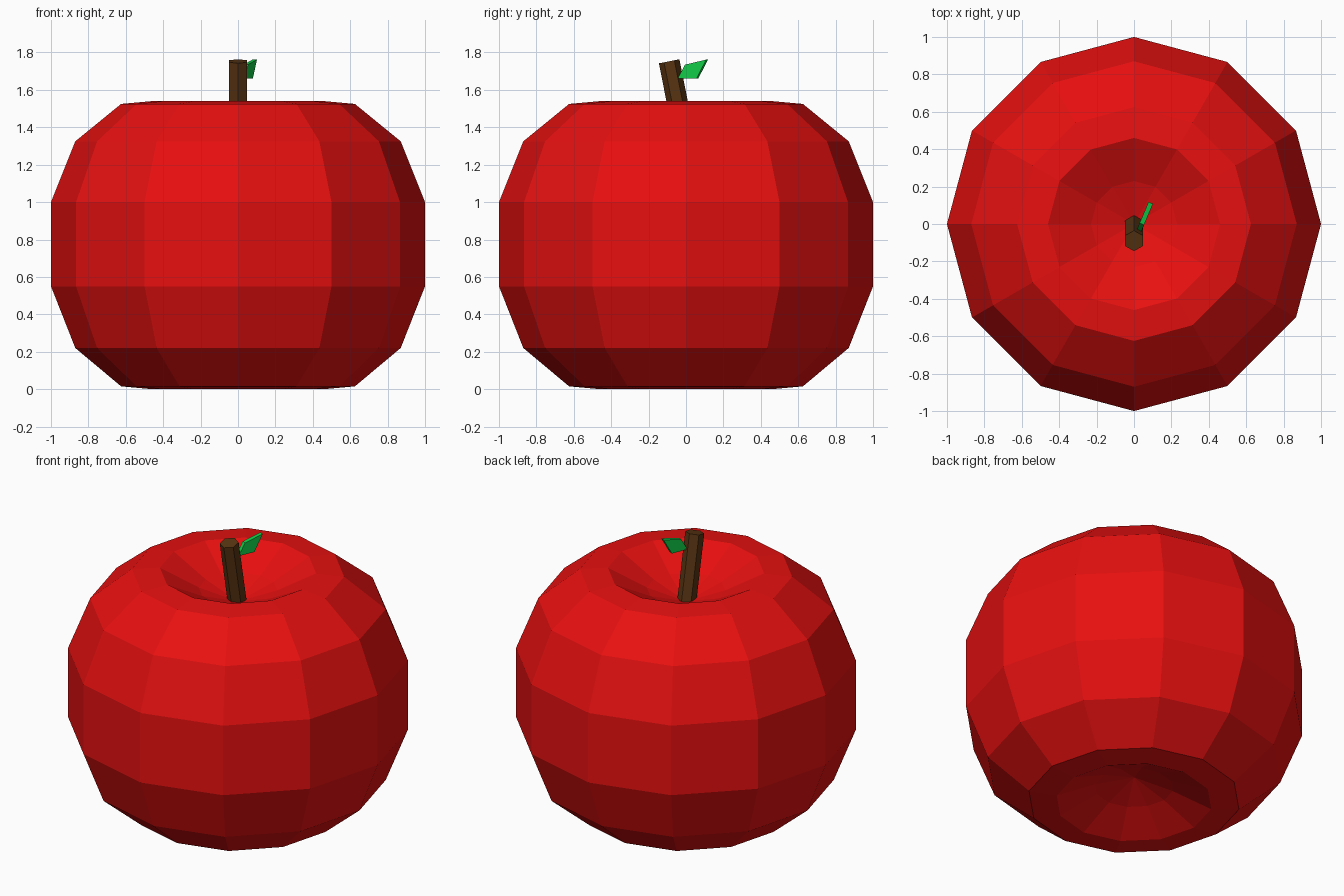
import bpy, bmesh, math
from mathutils import Vector

cube = bpy.data.objects.get("Cube")
if cube:
    bpy.data.objects.remove(cube, do_unlink=True)


def material(name, rgb):
    mat = bpy.data.materials.new(name)
    mat.use_nodes = True
    color = (*rgb, 1.0)
    mat.diffuse_color = color
    mat.node_tree.nodes["Principled BSDF"].inputs["Base Color"].default_value = color
    return mat


def finish(name, bm, mat):
    bmesh.ops.recalc_face_normals(bm, faces=bm.faces)
    mesh = bpy.data.meshes.new(name)
    bm.to_mesh(mesh)
    bm.free()
    mesh.materials.append(mat)
    obj = bpy.data.objects.new(name, mesh)
    bpy.context.collection.objects.link(obj)
    return obj


def lathe(profile, sides):
    """Revolve (radius, height) points; the two end points are poles."""
    bm = bmesh.new()
    rings = []
    for r, z in profile[1:-1]:
        angles = [2 * math.pi * i / sides for i in range(sides)]
        rings.append([bm.verts.new((r * math.cos(a), r * math.sin(a), z)) for a in angles])
    bottom = bm.verts.new((0, 0, profile[0][1]))
    top = bm.verts.new((0, 0, profile[-1][1]))
    for i in range(sides):
        j = (i + 1) % sides
        bm.faces.new((bottom, rings[0][j], rings[0][i]))
        bm.faces.new((top, rings[-1][i], rings[-1][j]))
        for low, high in zip(rings, rings[1:]):
            bm.faces.new((low[i], low[j], high[j], high[i]))
    return bm


red = material("apple red", (0.80, 0.005, 0.005))
brown = material("bark brown", (0.098, 0.034, 0.006))
green = material("leaf green", (0.006, 0.61, 0.065))

# Faceted fruit with a dimple at both ends
fruit_profile = [
    (0, 0.17), (0.23, 0.10), (0.46, 0.0), (0.625, 0.015), (0.87, 0.22), (1.0, 0.55),
    (1.0, 1.0), (0.87, 1.325), (0.625, 1.525), (0.46, 1.54), (0.23, 1.42), (0, 1.34),
]
finish("fruit_body", lathe(fruit_profile, 12), red)

# Six-sided stem leaning forward out of the dimple
base, tip = Vector((0, 0.01, 1.25)), Vector((0, -0.09, 1.753))
axis = tip - base
bm = bmesh.new()
bmesh.ops.create_cone(bm, cap_ends=True, segments=6, radius1=0.056,
                      radius2=0.056, depth=axis.length)
stem = finish("stem", bm, brown)
stem.location = (base + tip) / 2
stem.rotation_euler = (math.atan2(-axis.y, axis.z), 0, 0)

# Upright leaf plate, angled away from the stem
along = Vector((0.42, 1, 0))
side = Vector((1, -0.42, 0)).normalized() * 0.013
outline = [(-0.04, 1.66), (0.06, 1.66), (0.113, 1.762), (0.0, 1.735)]
bm = bmesh.new()
sheets = []
for sign in (-1, 1):
    sheets.append([bm.verts.new(Vector((0.042, 0, z)) + along * y + side * sign)
                   for y, z in outline])
bm.faces.new(sheets[0])
bm.faces.new(sheets[1][::-1])
for i in range(len(outline)):
    j = (i + 1) % len(outline)
    bm.faces.new((sheets[0][i], sheets[1][i], sheets[1][j], sheets[0][j]))
finish("leaf", bm, green)
